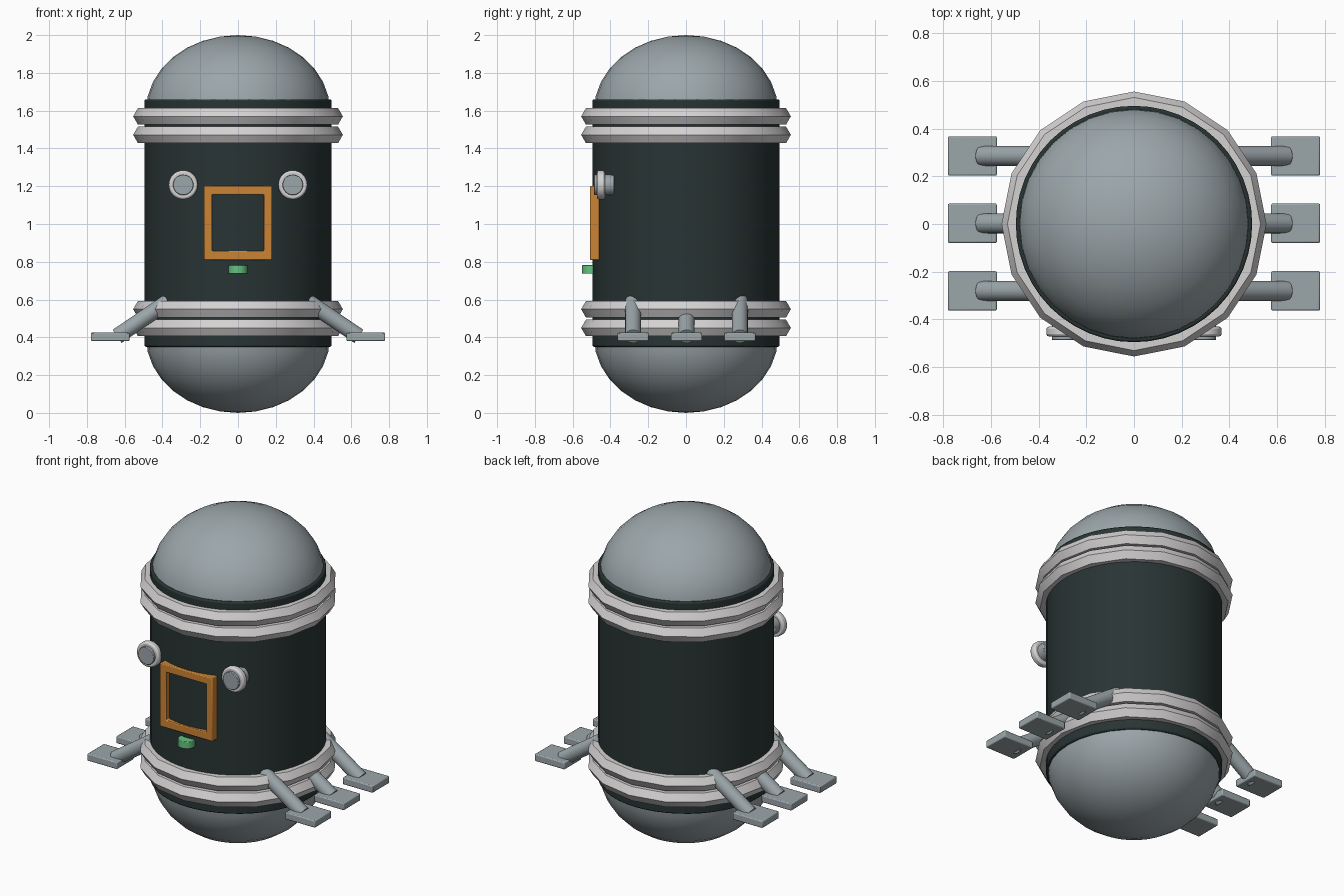
import bpy
import bmesh
from math import radians
from mathutils import Matrix, Vector

cube = bpy.data.objects.get("Cube")
if cube:
    bpy.data.objects.remove(cube, do_unlink=True)


def material(name, color):
    mat = bpy.data.materials.new(name)
    mat.use_nodes = True
    mat.diffuse_color = (*color, 1)
    mat.node_tree.nodes["Principled BSDF"].inputs["Base Color"].default_value = (*color, 1)
    return mat


grey = material("steel grey", (0.33, 0.38, 0.40))
dark = material("dark hull", (0.022, 0.034, 0.034))
pale = material("pale grey", (0.66, 0.64, 0.64))
orange = material("orange", (0.60, 0.23, 0.035))
green = material("green", (0.13, 0.55, 0.22))


def finish(name, bm, mat, bevel=0):
    """Turn a bmesh into a coloured, edge-aware smooth object."""
    bmesh.ops.recalc_face_normals(bm, faces=bm.faces)
    mesh = bpy.data.meshes.new(name)
    bm.to_mesh(mesh)
    bm.free()
    mesh.materials.append(mat)
    obj = bpy.data.objects.new(name, mesh)
    bpy.context.collection.objects.link(obj)
    if bevel:
        mod = obj.modifiers.new("soft edges", "BEVEL")
        mod.width = bevel
        mod.segments = 2
        mod.limit_method = "ANGLE"
        mod.angle_limit = radians(40)
    bpy.ops.object.select_all(action="DESELECT")
    obj.select_set(True)
    bpy.context.view_layer.objects.active = obj
    bpy.ops.object.shade_smooth_by_angle(angle=radians(32))
    return obj


def rod(name, start, end, radius, mat, sides=32, bevel=0):
    """Cylinder between two points."""
    a, b = Vector(start), Vector(end)
    turn = (b - a).to_track_quat("Z", "Y").to_matrix().to_4x4()
    bm = bmesh.new()
    bmesh.ops.create_cone(bm, cap_ends=True, segments=sides, radius1=radius, radius2=radius,
                          depth=(b - a).length, matrix=Matrix.Translation((a + b) / 2) @ turn)
    return finish(name, bm, mat, bevel)


def box(name, center, size, mat, bevel=0):
    bm = bmesh.new()
    bmesh.ops.create_cube(bm, size=1, matrix=Matrix.Translation(center) @ Matrix.Diagonal((*size, 1)))
    return finish(name, bm, mat, bevel)


def dome(name, z, height):
    """Half ellipsoid; a negative height points down."""
    bm = bmesh.new()
    bmesh.ops.create_uvsphere(bm, u_segments=32, v_segments=16, radius=1)
    bmesh.ops.delete(bm, geom=[v for v in bm.verts if v.co.z < -0.01], context="VERTS")
    bmesh.ops.transform(bm, verts=bm.verts,
                        matrix=Matrix.Translation((0, 0, z)) @ Matrix.Diagonal((0.487, 0.487, height, 1)))
    return finish(name, bm, grey)


def hoop(name, z):
    """Hexagon section swept around the hull in sixteen steps."""
    bm = bmesh.new()
    section = bmesh.ops.create_circle(bm, segments=6, radius=0.05)["verts"]
    place = Matrix.Translation((0.505, 0, z)) @ Matrix.Rotation(radians(90), 4, "X")
    place = place @ Matrix.Rotation(radians(90), 4, "Z")
    bmesh.ops.transform(bm, verts=section, matrix=place)
    # put a section corner at the outermost point
    tip = max(section, key=lambda v: v.co.x)
    if tip.co.x < 0.55:
        spin = Matrix.Rotation(radians(30), 3, "Y")
        bmesh.ops.rotate(bm, verts=section, cent=(0.505, 0, z), matrix=spin)
    bmesh.ops.spin(bm, geom=bm.verts[:] + bm.edges[:], cent=(0, 0, 0), axis=(0, 0, 1),
                   angle=radians(360), steps=16, use_duplicate=False)
    bmesh.ops.remove_doubles(bm, verts=bm.verts, dist=0.0005)
    return finish(name, bm, pale)


# Hull, end domes and hoops
rod("hull", (0, 0, 0.35), (0, 0, 1.66), 0.495, dark, sides=48, bevel=0.008)
dome("top_dome", 1.6, 0.4)
dome("bottom_dome", 0.4, -0.4)
for label, z in (("upper_hoop_top", 1.57), ("upper_hoop_bottom", 1.472),
                 ("lower_hoop_top", 0.549), ("lower_hoop_bottom", 0.45)):
    hoop(label, z)

# Window frame: a rectangular ring of four walls
bm = bmesh.new()
loops = []
for y in (-0.455, -0.508):
    for half_x, half_z in ((0.18, 0.196), (0.137, 0.149)):
        loops.append([bm.verts.new((sx * half_x, y, 1.006 + sz * half_z))
                      for sx, sz in ((-1, -1), (1, -1), (1, 1), (-1, 1))])
back_out, back_in, front_out, front_in = loops
for a, b in ((back_out, front_out), (front_out, front_in), (front_in, back_in), (back_in, back_out)):
    for i in range(4):
        j = (i + 1) % 4
        bm.faces.new((a[i], a[j], b[j], b[i]))
finish("window_frame", bm, orange, bevel=0.005)

# Button under the window
rod("button", (0, -0.5, 0.737), (0, -0.5, 0.782), 0.05, green, sides=16, bevel=0.003)

for side, s in (("left", 1), ("right", -1)):
    # Lamps on the front
    x, z = s * 0.29, 1.207
    rod(side + "_lamp_rim", (x, -0.43, z), (x, -0.471, z), 0.077, pale, bevel=0.01)
    rod(side + "_lamp_lens", (x, -0.38, z), (x, -0.486, z), 0.054, grey, bevel=0.003)
    # Slanted legs with flat feet
    for row, y in (("front", -0.28), ("middle", 0.003), ("back", 0.285)):
        rod(f"{side}_{row}_leg", (s * 0.31, y, 0.63), (s * 0.64, y, 0.405), 0.042, grey, sides=24)
        box(f"{side}_{row}_foot", (s * 0.677, y, 0.403), (0.205, 0.165, 0.044), grey, bevel=0.006)
